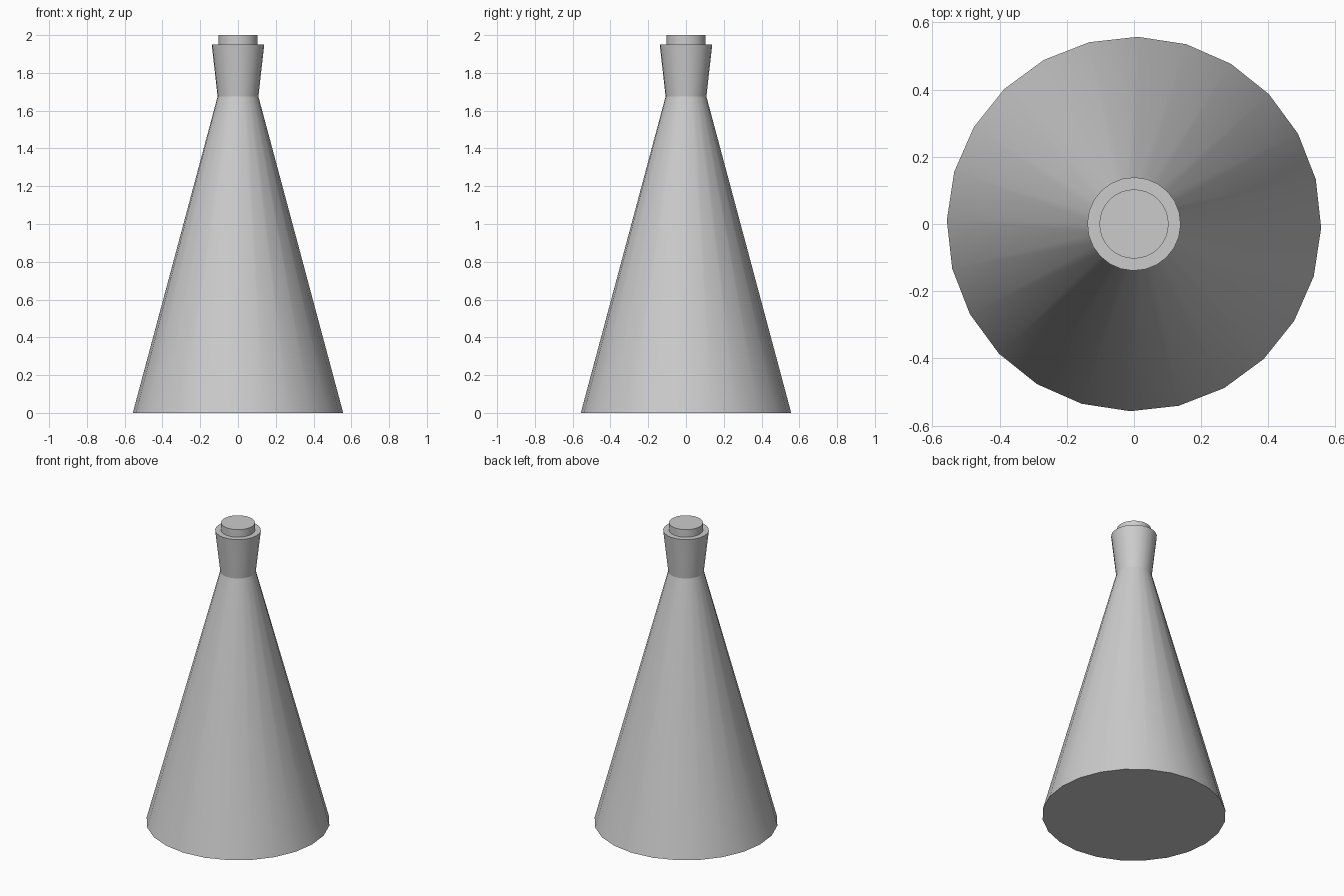
import bpy, bmesh, math

if "Cube" in bpy.data.objects:
    bpy.data.objects.remove(bpy.data.objects["Cube"])

GREY = (0.6, 0.6, 0.6, 1.0)
grey = bpy.data.materials.new("plain grey")
grey.use_nodes = True
grey.diffuse_color = GREY
grey.node_tree.nodes["Principled BSDF"].inputs["Base Color"].default_value = GREY


def lathe(name, profile, sides, turn=0.0):
    """Closed solid of revolution from (radius, height) pairs, bottom to top."""
    bm = bmesh.new()
    rings = []
    for radius, z in profile:
        angles = [turn + math.tau * i / sides for i in range(sides)]
        rings.append([bm.verts.new((radius * math.cos(a), radius * math.sin(a), z))
                      for a in angles])
    for low, high in zip(rings, rings[1:]):
        for i in range(sides):
            j = (i + 1) % sides
            bm.faces.new((low[i], low[j], high[j], high[i]))
    bm.faces.new(rings[0][::-1])
    bm.faces.new(rings[-1])
    mesh = bpy.data.meshes.new(name)
    bm.to_mesh(mesh)
    bm.free()
    mesh.materials.append(grey)
    obj = bpy.data.objects.new(name, mesh)
    bpy.context.collection.objects.link(obj)
    bpy.ops.object.select_all(action="DESELECT")
    obj.select_set(True)
    bpy.context.view_layer.objects.active = obj
    bpy.ops.object.shade_smooth_by_angle(angle=math.radians(20))
    return obj


# Conical body with a flared neck
lathe("flask_body", [(0.557, 0), (0.108, 1.675), (0.139, 1.95)], 24, math.radians(-1.2))
# Stopper set into the neck
lathe("stopper", [(0.103, 1.9), (0.103, 2.0)], 32)
